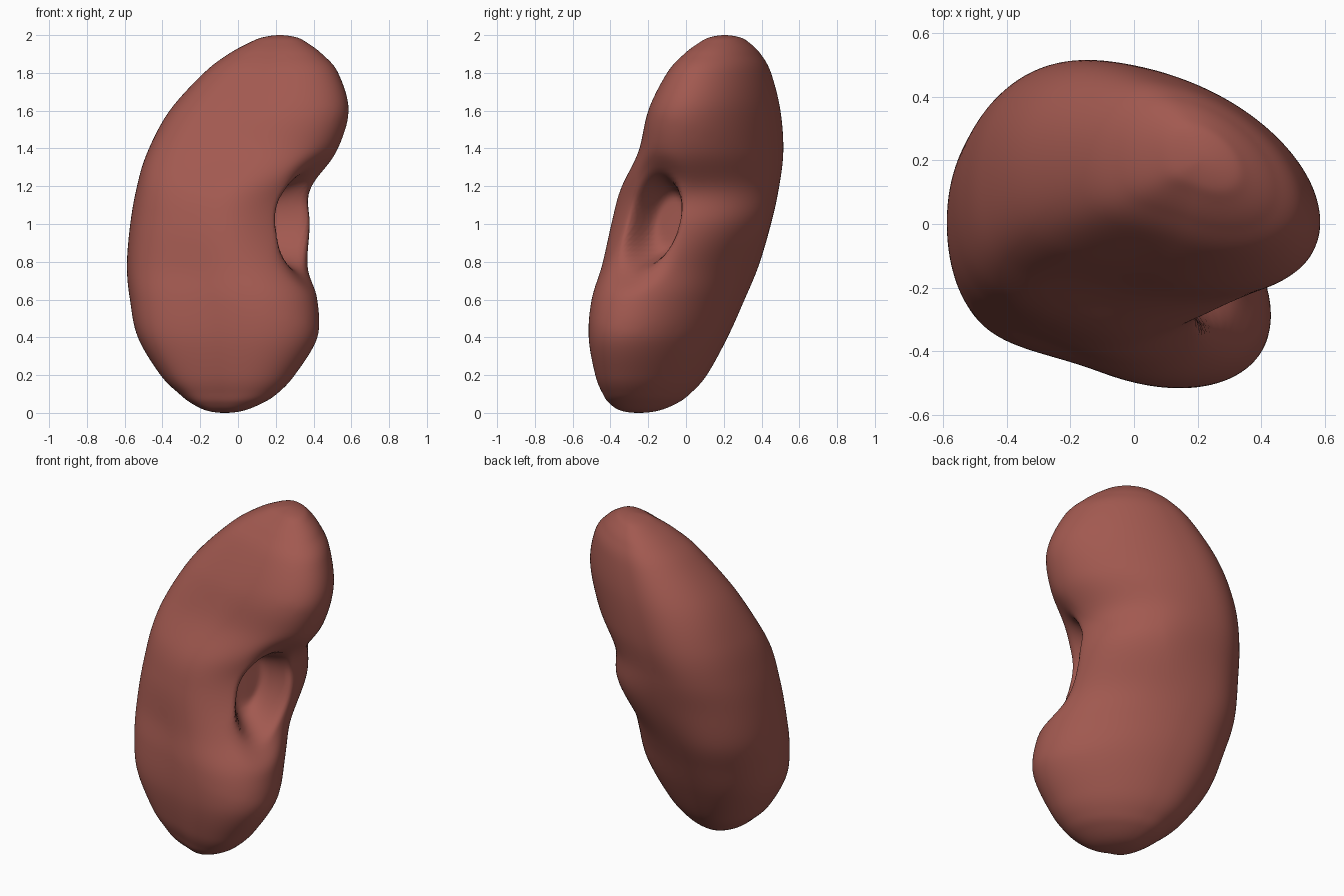
import bpy, bmesh, math
from mathutils import Vector

if "Cube" in bpy.data.objects:
    bpy.data.objects.remove(bpy.data.objects["Cube"])

# Body outline by height: z, left x, right x, front y, back y
ROWS = [
    (0.00, -0.07, -0.07, -0.25, -0.25), (0.012, -0.165, 0.03, -0.345, -0.145),
    (0.05, -0.245, 0.125, -0.405, -0.05), (0.10, -0.31, 0.205, -0.44, 0.02),
    (0.20, -0.41, 0.30, -0.48, 0.11), (0.40, -0.53, 0.42, -0.515, 0.22),
    (0.60, -0.572, 0.42, -0.50, 0.31), (0.78, -0.588, 0.375, -0.445, 0.385),
    (1.00, -0.57, 0.38, -0.395, 0.45), (1.18, -0.535, 0.38, -0.345, 0.49),
    (1.38, -0.47, 0.52, -0.25, 0.515), (1.60, -0.36, 0.585, -0.20, 0.50),
    (1.80, -0.18, 0.53, -0.10, 0.45), (1.90, -0.05, 0.445, -0.01, 0.395),
    (1.96, 0.06, 0.365, 0.07, 0.335), (1.988, 0.13, 0.31, 0.125, 0.285),
    (2.00, 0.22, 0.22, 0.205, 0.205),
]
SIDES, STEPS = 160, 8


def row(i):
    """Outline row; past either end it mirrors so the tips stay round."""
    if i < 0 or i >= len(ROWS):
        z, a, b, c, d = ROWS[1] if i < 0 else ROWS[-2]
        return (z, b, a, d, c)
    return ROWS[i]


def spline(u):
    """Smooth outline row at fractional row index u."""
    i = min(int(u), len(ROWS) - 2)
    t = u - i
    return [0.5 * (2 * b + (c - a) * t + (2 * a - 5 * b + 4 * c - d) * t * t
                   + (3 * b - a - 3 * c + d) * t ** 3)
            for a, b, c, d in zip(*(row(i + k) for k in (-1, 0, 1, 2)))]


def smooth(e0, e1, v):
    t = min(max((v - e0) / (e1 - e0), 0), 1)
    return t * t * (3 - 2 * t)


def tilt(t, z):
    """Skew of a slice: lobes turn forward, outer edge and waist much less."""
    waist = math.exp(-((z - 1.03) / 0.27) ** 2)
    right = smooth(-0.5, 0.5, math.cos(t))
    left = 0.25 + 0.75 * smooth(-1.0, -0.1, math.cos(t))
    return -0.43 * left * (1 - waist * (0.5 + 0.4 * right))


def section(t, z, x0, x1, y0, y1):
    """Point on a slice, blunter on the outer (left) edge."""
    c = math.cos(t)
    if c < 0:
        c -= 0.4 * c * c * (1 + c)
    # fullness on the front left below the upper lobe
    full = 0.045 * math.exp(-((z - 1.36) / 0.2) ** 2) * max(0, math.cos(t + 2.4)) ** 3
    return Vector(((x0 + x1) / 2 + (x1 - x0) / 2 * c - full * 0.5,
                   (y0 + y1) / 2 + (y1 - y0) / 2 * math.sin(t + tilt(t, z)) - full, z))


# Recess on the inner edge: centre, outward direction and sideways direction
CENTRE = Vector((0.295, -0.175, 1.01))
OUT = Vector((0.88, -0.47, 0)).normalized()
SIDE = Vector((0.47, 0.88, 0)).normalized()


def hollow(p):
    q = p - CENTRE
    d, h = q.dot(OUT), q.z
    s = q.dot(SIDE) - 0.2 * h
    if d < -0.2:
        return p
    # shallow flattening around the opening
    flat = 1 - smooth(0.5, 1.4, math.hypot(s / 0.20, h / 0.28))
    p = p - OUT * max(d, 0) * flat * 0.8
    # deep pocket
    pocket = 1 - smooth(0.6, 1.08, math.hypot(s / 0.15, h / 0.245))
    return p - OUT * 0.2 * pocket


bm = bmesh.new()
rings = []
total = (len(ROWS) - 1) * STEPS
for j in range(1, total):
    outline = spline(j / STEPS)
    rings.append([bm.verts.new(hollow(section(2 * math.pi * k / SIDES, *outline)))
                  for k in range(SIDES)])
for a, b in zip(rings, rings[1:]):
    for k in range(SIDES):
        n = (k + 1) % SIDES
        bm.faces.new((a[k], a[n], b[n], b[k]))
# Rounded ends
bottom = bm.verts.new((ROWS[0][1], ROWS[0][3], 0.0))
top = bm.verts.new((ROWS[-1][1], ROWS[-1][3], 2.0))
for k in range(SIDES):
    n = (k + 1) % SIDES
    bm.faces.new((bottom, rings[0][n], rings[0][k]))
    bm.faces.new((top, rings[-1][k], rings[-1][n]))
# Soften the lips of the recess
near = [v for v in bm.verts if (v.co - CENTRE).length < 0.6]
for _ in range(3):
    bmesh.ops.smooth_vert(bm, verts=near, factor=0.5,
                          use_axis_x=True, use_axis_y=True, use_axis_z=True)
for f in bm.faces:
    f.smooth = True
bmesh.ops.recalc_face_normals(bm, faces=bm.faces)

mesh = bpy.data.meshes.new("kidney_body")
bm.to_mesh(mesh)
bm.free()
body = bpy.data.objects.new("kidney_body", mesh)
bpy.context.collection.objects.link(body)

mat = bpy.data.materials.new("reddish brown")
mat.diffuse_color = (0.36, 0.10, 0.08, 1)
mat.use_nodes = True
mat.node_tree.nodes["Principled BSDF"].inputs["Base Color"].default_value = mat.diffuse_color
mesh.materials.append(mat)
